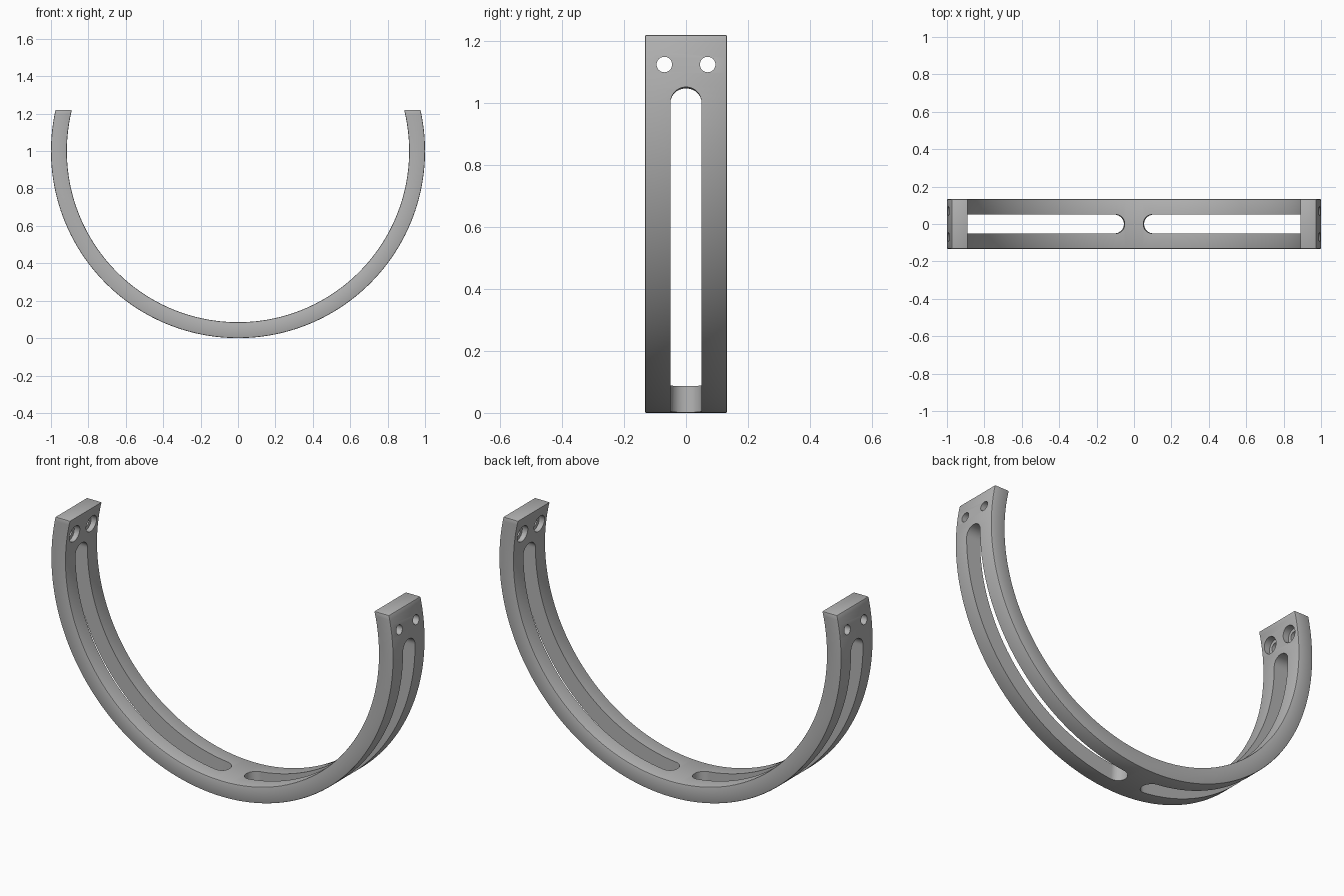
import bpy, bmesh, math
from mathutils import Matrix

if "Cube" in bpy.data.objects:
    bpy.data.objects.remove(bpy.data.objects["Cube"])

R_OUT, R_IN, HALF_W, TOP, CZ = 1.0, 0.915, 0.133, 1.22, 1.0

gray = bpy.data.materials.new("plain gray")
gray.diffuse_color = (0.45, 0.45, 0.45, 1)
gray.use_nodes = True
gray.node_tree.nodes["Principled BSDF"].inputs["Base Color"].default_value = gray.diffuse_color


def finish(name, bm):
    bmesh.ops.remove_doubles(bm, verts=bm.verts, dist=1e-5)
    bmesh.ops.recalc_face_normals(bm, faces=bm.faces)
    mesh = bpy.data.meshes.new(name)
    bm.to_mesh(mesh)
    bm.free()
    mesh.materials.append(gray)
    ob = bpy.data.objects.new(name, mesh)
    bpy.context.collection.objects.link(ob)
    return ob


def sweep(name, sections):
    """Solid skinned through four-point sections, capped at both ends."""
    bm = bmesh.new()
    rings = [[bm.verts.new(p) for p in s] for s in sections]
    for a, b in zip(rings, rings[1:]):
        for i in range(4):
            j = (i + 1) % 4
            bm.faces.new((a[i], a[j], b[j], b[i]))
    bm.faces.new(rings[0])
    bm.faces.new(rings[-1])
    bmesh.ops.dissolve_degenerate(bm, dist=1e-5, edges=bm.edges)
    return finish(name, bm)


def section(a_in, a_out, r_in, r_out, w):
    pi = (r_in * math.cos(a_in), CZ + r_in * math.sin(a_in))
    po = (r_out * math.cos(a_out), CZ + r_out * math.sin(a_out))
    return [(pi[0], -w, pi[1]), (po[0], -w, po[1]),
            (po[0], w, po[1]), (pi[0], w, pi[1])]


def cut(target, cutter):
    m = target.modifiers.new(cutter.name, "BOOLEAN")
    m.operation, m.solver, m.object = "DIFFERENCE", "EXACT", cutter
    cutter.hide_render = True
    cutter.hide_set(True)


# Curved band, cut off level at both tips
n = 144
tip_in = math.asin((TOP - CZ) / R_IN)
tip_out = math.asin((TOP - CZ) / R_OUT)
sections = []
for i in range(n + 1):
    f = i / n
    sections.append(section(tip_in - f * (math.pi + 2 * tip_in),
                            tip_out - f * (math.pi + 2 * tip_out),
                            R_IN, R_OUT, HALF_W))
band = sweep("curved_band", sections)
bevel = band.modifiers.new("soft edges", "BEVEL")
bevel.width, bevel.segments = 0.005, 2
bevel.limit_method, bevel.angle_limit = "ANGLE", math.radians(40)

# Long round-ended slots, one along each quarter
SLOT_R = 0.05
for side, label in ((1, "right"), (-1, "left")):
    start, end = math.radians(3.0), math.radians(-86.9)
    cap = [(SLOT_R * (1 - math.cos(k * math.pi / 20)),
            SLOT_R * math.sin(k * math.pi / 20)) for k in range(11)]
    stations = [(start - d, w) for d, w in cap]
    a, b = start - SLOT_R, end + SLOT_R
    stations += [(a + (b - a) * k / 60, SLOT_R) for k in range(1, 60)]
    stations += [(end + d, w) for d, w in reversed(cap)]
    secs = [section(t, t, 0.8, 1.1, max(w, 1e-4)) for t, w in stations]
    secs = [[(x * side, y, z) for x, y, z in s] for s in secs]
    cut(band, sweep(label + "_slot_cutter", secs))

# Screw holes near the tips, counterbored on the inside
for side, label in ((1, "right"), (-1, "left")):
    for y, place in ((-0.07, "front"), (0.07, "back")):
        for kind, radius, x0, x1 in (("hole", 0.025, 0.8, 1.1),
                                     ("counterbore", 0.043, 0.8, 0.938)):
            bm = bmesh.new()
            bmesh.ops.create_cone(
                bm, cap_ends=True, segments=32, radius1=radius,
                radius2=radius, depth=x1 - x0,
                matrix=Matrix.Translation((side * (x0 + x1) / 2, y, 1.125))
                @ Matrix.Rotation(math.pi / 2, 4, "Y"))
            cut(band, finish(f"{label}_{place}_{kind}_cutter", bm))

# Bake the cuts, drop the cutters and shade
bpy.context.view_layer.update()
baked = bpy.data.meshes.new_from_object(
    band.evaluated_get(bpy.context.evaluated_depsgraph_get()))
band.modifiers.clear()
band.data = baked
for ob in list(bpy.data.objects):
    if ob != band:
        bpy.data.objects.remove(ob)
bpy.context.view_layer.objects.active = band
band.select_set(True)
bpy.ops.object.shade_smooth_by_angle(angle=math.radians(30))
